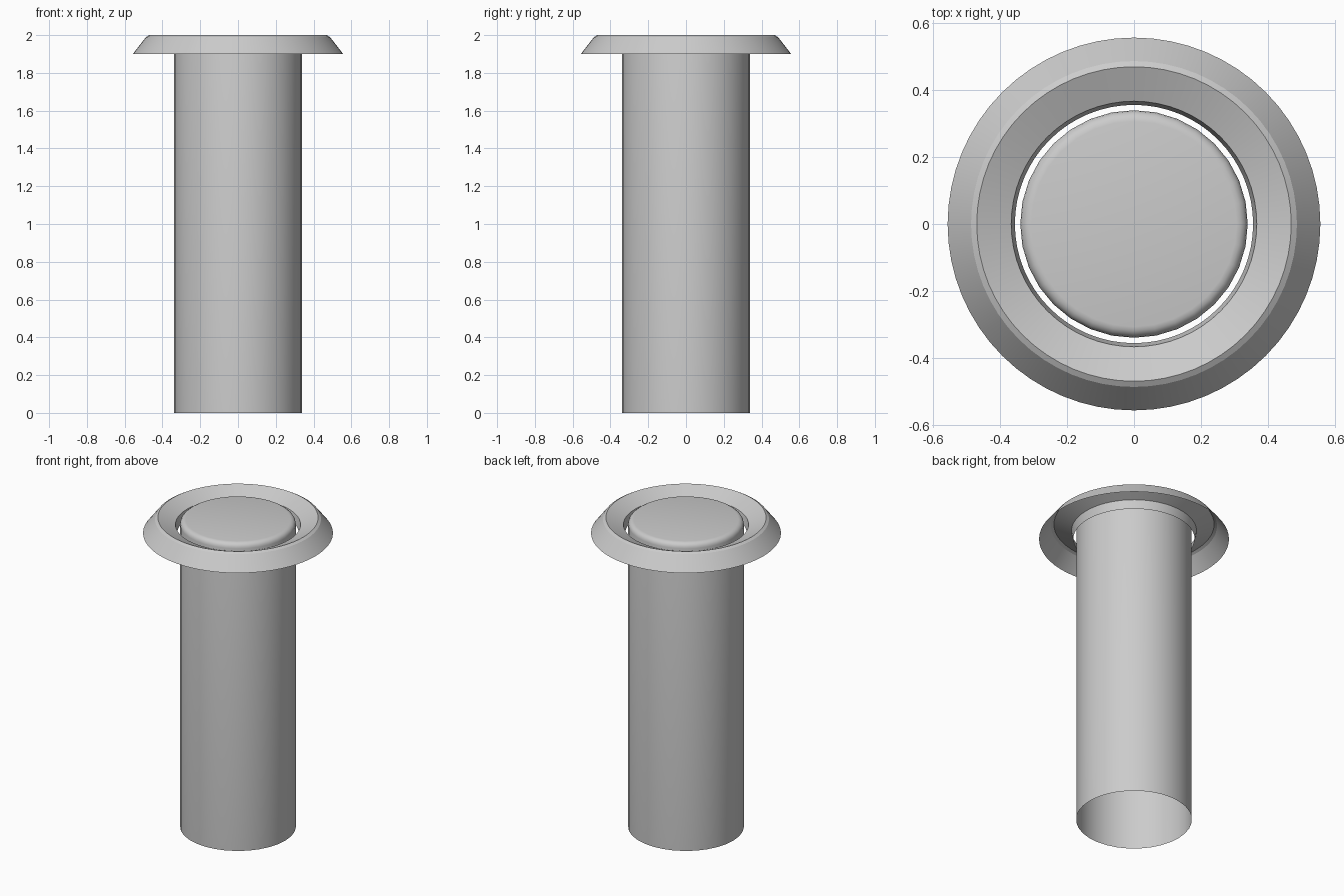
import bpy, bmesh, math

if "Cube" in bpy.data.objects:
    bpy.data.objects.remove(bpy.data.objects["Cube"])


def lathe(name, profile, sides, angle):
    """Revolve an open (radius, z) profile around z; radius 0 becomes a pole."""
    bm = bmesh.new()
    verts = [bm.verts.new((r, 0, z)) for r, z in profile]
    edges = [bm.edges.new(pair) for pair in zip(verts, verts[1:])]
    bmesh.ops.spin(bm, geom=verts + edges, cent=(0, 0, 0), axis=(0, 0, 1),
                   angle=2 * math.pi, steps=sides, use_merge=False)
    bmesh.ops.remove_doubles(bm, verts=bm.verts, dist=1e-4)
    bmesh.ops.recalc_face_normals(bm, faces=bm.faces)
    # make sure the slanted / top faces look upwards
    if sum(f.normal.z * f.calc_area() for f in bm.faces) < 0:
        bmesh.ops.reverse_faces(bm, faces=bm.faces)
    mesh = bpy.data.meshes.new(name)
    bm.to_mesh(mesh)
    bm.free()
    obj = bpy.data.objects.new(name, mesh)
    bpy.context.collection.objects.link(obj)
    bpy.ops.object.select_all(action='DESELECT')
    obj.select_set(True)
    bpy.context.view_layer.objects.active = obj
    bpy.ops.object.shade_smooth_by_angle(angle=math.radians(angle))
    return obj


# Post: open-bottomed tube with a rounded, closed top
R, TOP, B = 0.34, 1.99, 0.033
post = [(R, 0)]
for i in range(5):
    a = math.radians(22.5 * i)
    post.append((R - B + B * math.cos(a), TOP - B + B * math.sin(a)))
post.append((0, TOP))
lathe("post", post, 32, 40)

# Collar: thin flange shell around the post, open underneath
collar = [(0.557, 1.90), (0.487, 1.99), (0.47, 2.0), (0.367, 1.955), (0.356, 1.90)]
lathe("collar", collar, 64, 20)
